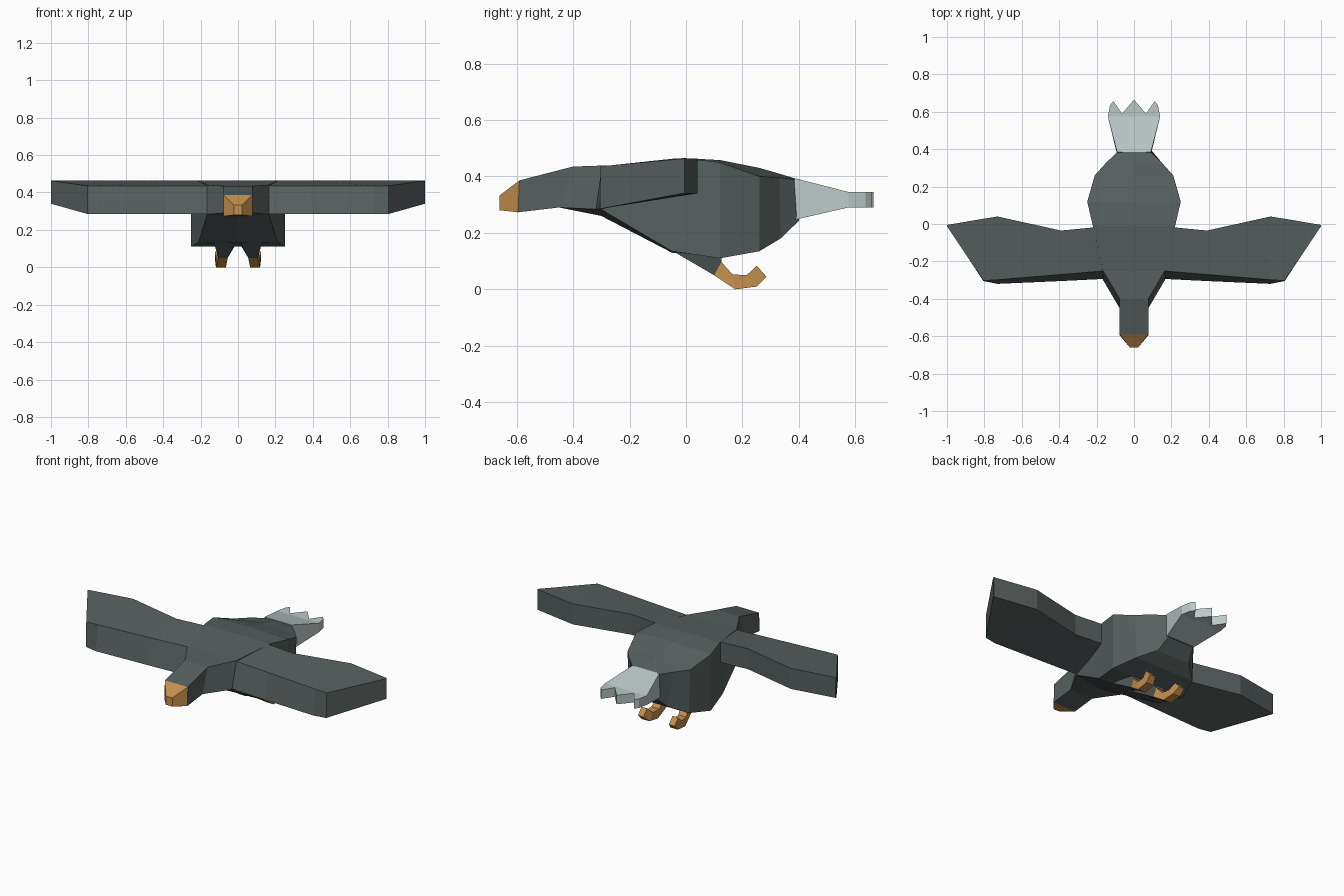
import bpy, bmesh

if "Cube" in bpy.data.objects:
    bpy.data.objects.remove(bpy.data.objects["Cube"])


def material(name, r, g, b):
    m = bpy.data.materials.new(name)
    m.diffuse_color = (r, g, b, 1)
    m.use_nodes = True
    m.node_tree.nodes["Principled BSDF"].inputs["Base Color"].default_value = m.diffuse_color
    return m


SLATE = material("slate plumage", 0.095, 0.118, 0.115)
PALE = material("pale tail", 0.50, 0.575, 0.575)
ORANGE = material("orange horn", 0.55, 0.275, 0.075)


def loft(name, rings, mat, mirror=False):
    """Join rings of equal point count and cap both ends."""
    bm = bmesh.new()
    loops = [[bm.verts.new(p) for p in ring] for ring in rings]
    n = len(loops[0])
    for a, b in zip(loops, loops[1:]):
        for i in range(n):
            j = (i + 1) % n
            bm.faces.new((a[i], a[j], b[j], b[i]))
    bm.faces.new(loops[0])
    bm.faces.new(loops[-1][::-1])
    bmesh.ops.recalc_face_normals(bm, faces=bm.faces)
    me = bpy.data.meshes.new(name)
    bm.to_mesh(me)
    bm.free()
    me.materials.append(mat)
    ob = bpy.data.objects.new(name, me)
    bpy.context.collection.objects.link(ob)
    if mirror:
        mod = ob.modifiers.new("mirror", 'MIRROR')
        mod.use_mirror_merge = False
    return ob


def body_ring(yt, yb, wt, wb, zc, ze, zb, zk):
    return [(0, yt, zc), (wt, yt, ze), (wb, yb, zb),
            (0, yb, zk), (-wb, yb, zb), (-wt, yt, ze)]


def box_ring(yt, yb, w, zt, zb):
    return [(w, yt, zt), (w, yb, zb), (-w, yb, zb), (-w, yt, zt)]


# body with neck and head: y top/bottom, half widths, crown, top edge, bottom edge, keel
loft("body", [body_ring(*r) for r in (
    (-.59, -.595, .077, .077, .386, .386, .273, .273),
    (-.40, -.45, .077, .077, .435, .435, .29, .29),
    (-.25, -.30, .165, .165, .44, .44, .283, .26),
    (-.01, -.05, .22, .21, .465, .465, .135, .13),
    (.12, .12, .25, .25, .458, .45, .11, .11),
    (.26, .26, .21, .20, .43, .40, .135, .135),
    (.33, .335, .147, .11, .41, .396, .18, .18),
    (.385, .40, .088, .088, .393, .388, .243, .243))], SLATE)

# beak
loft("beak", [box_ring(-.59, -.595, .077, .386, .273),
              box_ring(-.66, -.66, .022, .333, .28)], ORANGE)

# wings: stations of leading and trailing edge, top and bottom
stations = [  # x, leading y top, leading y bottom, trailing y
    (.15, -.25, -.293, -.012), (.39, -.27, -.305, -.035),
    (.73, -.298, -.32, .04), (.805, -.303, -.305, .028)]
wing = [[(x, lt, .436), (x, lb, .285), (x, t, .34), (x, t, .464)]
        for x, lt, lb, t in stations]
wing.append([(1, -.012, .463), (1, -.012, .34), (1, -.005, .34), (1, -.005, .464)])
loft("wings", wing, SLATE, mirror=True)

# tail fan and feather tips
loft("tail", [box_ring(.384, .37, .09, .394, .243),
              box_ring(.575, .575, .14, .345, .29)], PALE)
half = [(.14, .575), (.128, .635), (.11, .657), (.064, .59)]
outline = half + [(0, .665)] + [(-x, y) for x, y in reversed(half)]
loft("tail_feather_tips", [[(x, y, z) for x, y in outline] for z in (.29, .345)], PALE)

# thighs
loft("thighs", [
    [(.01, -.05, .137), (.13, -.05, .137), (.13, .125, .125), (.01, .125, .125)],
    [(.055, .10, .05), (.105, .10, .05), (.105, .125, .097), (.055, .125, .097)]],
    SLATE, mirror=True)

# hooked feet: inner x, outer x, lower y z, upper y z
loft("feet", [[(a, y0, z0), (b, y0, z0), (b, y1, z1), (a, y1, z1)]
              for a, b, y0, z0, y1, z1 in (
    (.055, .105, .10, .05, .125, .097),
    (.065, .117, .175, 0, .165, .053),
    (.07, .12, .25, .01, .215, .05),
    (.085, .123, .285, .045, .25, .084))], ORANGE, mirror=True)
